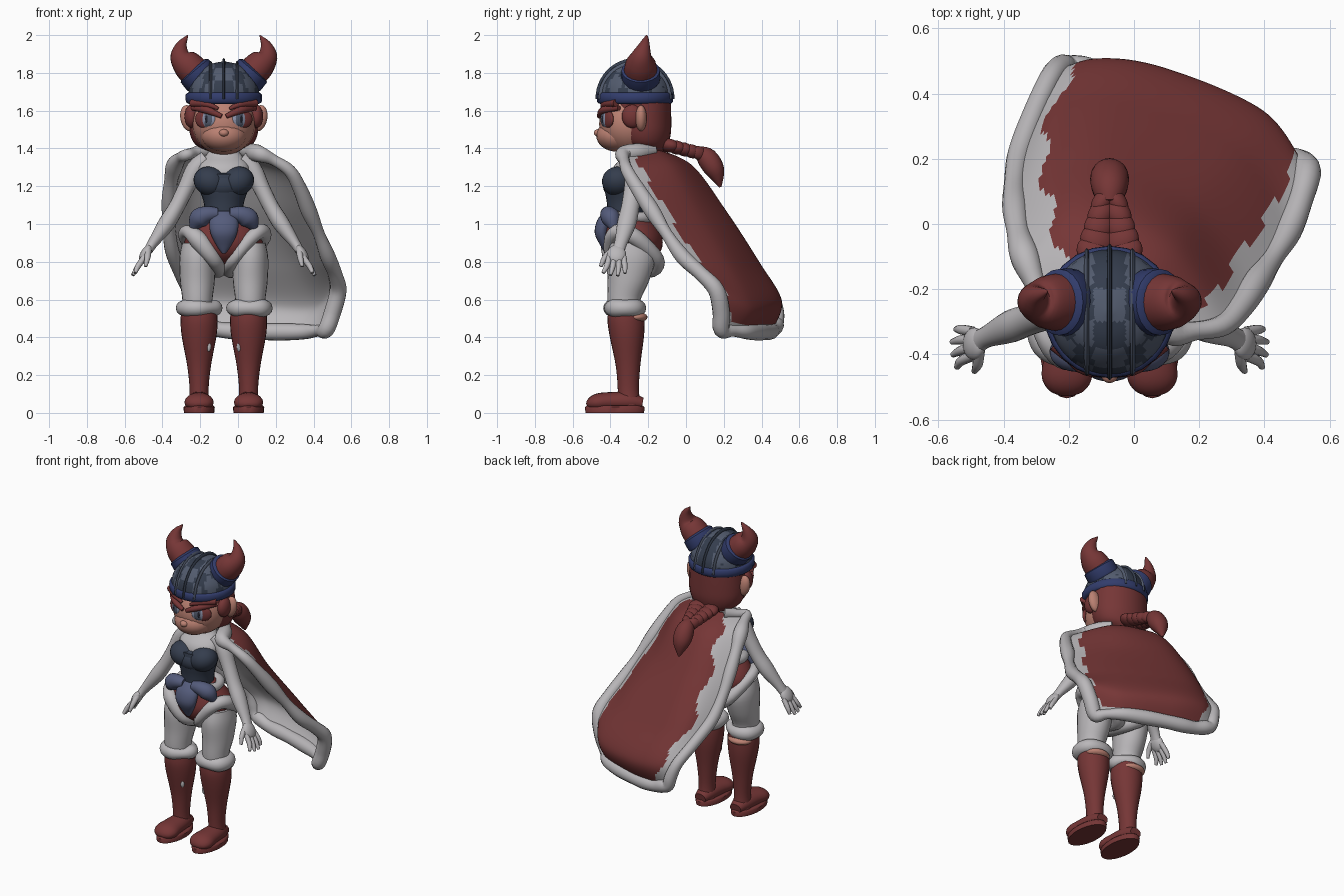
import bpy, bmesh, math, random
from mathutils import Vector, Matrix, Euler

random.seed(3)
old = bpy.data.objects.get("Cube")
if old:
    bpy.data.objects.remove(old, do_unlink=True)
MID = Vector((-0.075, 0, 0))      # body axis; the cape swings to one side
X, Y, Z = Vector((1, 0, 0)), Vector((0, 1, 0)), Vector((0, 0, 1))


def material(name, *rgb):
    m = bpy.data.materials.new(name)
    m.use_nodes = True
    m.diffuse_color = (*rgb, 1)
    m.node_tree.nodes["Principled BSDF"].inputs["Base Color"].default_value = (*rgb, 1)
    return m


WHITE = material("fur white", .49, .475, .49)
RED = material("dark red", .18, .037, .037)
SKIN = material("skin", .5, .22, .17)
SLATE = material("dark slate", .035, .047, .075)
BLUE = material("band blue", .032, .046, .15)
BELT = material("belt slate", .09, .107, .2)
PLATE = material("plate grey", .085, .105, .155)
EYE = material("eye pale blue", .27, .3, .42)
PUPIL = material("pupil dark", .015, .015, .025)


def finish(name, bm, *mats):
    me = bpy.data.meshes.new(name)
    bm.to_mesh(me)
    bm.free()
    me.transform(Matrix.Translation(MID))
    for m in mats:
        me.materials.append(m)
    me.shade_smooth()
    me.set_sharp_from_angle(angle=math.radians(50))
    ob = bpy.data.objects.new(name, me)
    bpy.context.scene.collection.objects.link(ob)
    return ob


def smooth(pts, n=4, closed=False):
    """Spline through points of any dimension."""
    pts, out = [Vector(p) for p in pts], []
    m = len(pts)
    for i in range(m if closed else m - 1):
        a, b, c, d = [pts[k % m] if closed else pts[min(max(k, 0), m - 1)]
                      for k in range(i - 1, i + 3)]
        for j in range(n):
            t = j / n
            out.append(b + (c - a) * (t / 2) + (a * 2 - b * 5 + c * 4 - d) * (t * t / 2)
                       + (b * 3 - a - c * 3 + d) * (t ** 3 / 2))
    return out if closed else out + [pts[-1]]


def tube(name, rings, mat, ref=Y, flat=False, n=4, closed=False, sides=20):
    """Skin elliptical rings (x, y, z, ra, rb); flat keeps them horizontal."""
    path = smooth(rings, n, closed)
    bm, loops, m = bmesh.new(), [], len(path)
    for i, p in enumerate(path):
        c = Vector(p[:3])
        lo, hi = ((i - 1) % m, (i + 1) % m) if closed else (max(i - 1, 0), min(i + 1, m - 1))
        t = Z if flat else (Vector(path[hi][:3]) - Vector(path[lo][:3])).normalized()
        a = t.cross(ref).normalized()
        b = t.cross(a)
        ra, rb = max(p[3], .001), max(p[4], .001)
        loops.append([bm.verts.new(c + a * ra * math.cos(w) + b * rb * math.sin(w))
                      for w in [math.tau * s / sides for s in range(sides)]])
    for i in range(m if closed else m - 1):
        p, q = loops[i], loops[(i + 1) % m]
        for s in range(sides):
            e = (s + 1) % sides
            bm.faces.new((p[s], p[e], q[e], q[s]))
    if not closed:
        bm.faces.new(loops[0])
        bm.faces.new(loops[-1])
    bmesh.ops.recalc_face_normals(bm, faces=bm.faces)
    return finish(name, bm, mat)


def ball(name, loc, size, mat, rot=(0, 0, 0)):
    bm = bmesh.new()
    mx = Matrix.Translation(loc) @ Euler(rot).to_matrix().to_4x4() @ Matrix.Diagonal((*size, 1))
    bmesh.ops.create_uvsphere(bm, u_segments=24, v_segments=16, radius=1, matrix=mx)
    return finish(name, bm, mat)


def fur_trim(name, pts, r, ref=Z, closed=True):
    """Lumpy roll of fur."""
    sizes = [r * random.uniform(.75, 1.25) for p in pts]
    return tube(name, [(*p, k, k) for p, k in zip(pts, sizes)], WHITE, ref, n=5,
                closed=closed, sides=14)


def column(name, rows, mat, x=0, n=4, sides=24):
    """Upright form from rows of (z, y, rx, ry)."""
    return tube(name, [(x, y, z, rx, ry) for z, y, rx, ry in rows], mat, flat=True, n=n, sides=sides)


# Torso, corset and shorts
column("torso", [(1.43, -.26, .055, .055), (1.37, -.26, .09, .06), (1.3, -.3, .135, .085),
                 (1.2, -.31, .12, .085), (1.05, -.31, .09, .08)], WHITE)
column("corset", [(1.265, -.325, .14, .1), (1.2, -.325, .135, .108), (1.12, -.32, .108, .1),
                  (1.05, -.32, .1, .095)], SLATE)
ball("corset_front", (0, -.37, 1.205), (.1, .07, .07), SLATE)
column("shorts", [(1.06, -.31, .1, .09), (.98, -.285, .18, .14), (.9, -.28, .21, .157),
                  (.83, -.28, .15, .13), (.77, -.28, .04, .05)], RED)
fur_trim("waist_fur", [(.13 * math.cos(a), -.3 + .115 * math.sin(a), 1.035)
                       for a in [math.tau * k / 8 for k in range(8)]], .03)

# Belt ornament
tube("belt_drop", [(0, -.4, 1.07, .04, .03), (0, -.43, 1.02, .075, .04), (0, -.445, .95, .07, .038),
                   (0, -.43, .88, .035, .02), (0, -.42, .845, .01, .01)], BELT, flat=True)

# Head, nose, hair and braid
ball("head", (0, -.29, 1.53), (.168, .17, .165), SKIN)
ball("muzzle", (0, -.365, 1.468), (.12, .11, .085), SKIN)
ball("nose", (0, -.464, 1.482), (.026, .024, .02), SKIN)
column("hair", [(1.67, -.23, .18, .15), (1.56, -.23, .185, .152), (1.48, -.225, .18, .145),
                (1.42, -.215, .15, .12), (1.385, -.19, .08, .08)], RED)
for k in range(5):
    for s in (-1, 1):
        w = .062 - .008 * k
        ball("braid_strand", (s * w * .7, -.09 + .04 * k, 1.415 - .01 * k),
             (w, .05, .036), RED, (-.3, 0, s * .6))
tube("braid_tip", [(0, .06, 1.385, .03, .03), (0, .11, 1.35, .055, .055), (0, .155, 1.28, .05, .055),
                   (0, .182, 1.195, .006, .006)], RED, ref=X)

# Helmet with patched dome, ribs and rim band
dome = column("helmet_dome", [(1.66, -.27, .19, .195), (1.74, -.27, .177, .182),
                              (1.81, -.27, .13, .135), (1.845, -.27, .075, .08),
                              (1.86, -.27, .01, .01)], SLATE, n=8, sides=64)
dome.data.materials.append(PLATE)
for f in dome.data.polygons:
    c = f.center - MID
    f.material_index = int(math.sin(abs(c.x) * 55 + .4) * math.cos((c.y + .27) * 32 + c.z * 20) > 0)
for x in (-.07, 0, .07):
    k = math.sqrt(1 - (x / .19) ** 2)
    arc = [math.pi * j / 12 for j in range(13)]
    tube("helmet_rib", [(x, -.27 - .192 * k * math.cos(a), 1.66 + .2 * k * math.sin(a), .018, .008)
                        for a in arc], SLATE if x == 0 else PLATE, ref=X, n=2, sides=8)
column("helmet_band", [(1.635, -.27, .18, .18), (1.645, -.27, .2, .2), (1.685, -.27, .202, .202),
                       (1.697, -.27, .185, .19)], BLUE, n=2)

for s in (-1, 1):
    # Horns and their collars
    tube("horn_collar", [(s * .113, -.24, 1.762, .092, .1), (s * .12, -.24, 1.77, .098, .104),
                         (s * .155, -.24, 1.812, .096, .102), (s * .162, -.24, 1.82, .08, .085)],
         BLUE, n=1)
    tube("horn", [(s * .14, -.24, 1.79, .083, .09), (s * .195, -.24, 1.845, .078, .082),
                  (s * .23, -.235, 1.89, .055, .056), (s * .224, -.22, 1.945, .03, .03),
                  (s * .2, -.21, 1.985, .01, .012), (s * .19, -.208, 2.0, .002, .002)], RED)

    # Face details
    ball("ear", (s * .188, -.238, 1.56), (.042, .03, .07), SKIN, (0, s * .2, 0))
    ball("side_lock", (s * .172, -.285, 1.57), (.036, .055, .062), RED)
    turn = (0, 0, s * .5)
    out = Vector((s * .48, -.88, 0))
    eye = Vector((s * .085, -.422, 1.555))
    ball("eye_shadow", eye + Vector((s * .022, .01, 0)), (.05, .018, .046), RED, turn)
    ball("eye", eye, (.05, .022, .046), EYE, turn)
    ball("iris", eye + out * .011 - X * s * .004, (.036, .013, .039), PLATE, turn)
    ball("pupil", eye + out * .018 - X * s * .004, (.01, .008, .024), PUPIL, turn)
    tube("brow", [(s * .165, -.355, 1.615, .014, .014), (s * .09, -.437, 1.603, .02, .02),
                  (s * .012, -.46, 1.57, .012, .012)], RED, ref=Z, sides=10)
    tube("fringe", [(s * .17, -.37, 1.64, .02, .02), (s * .09, -.43, 1.635, .018, .018),
                    (s * .03, -.445, 1.61, .008, .008)], RED, ref=Z, sides=10)

    # Bust and belt lobes
    ball("corset_cup", (s * .072, -.36, 1.225), (.09, .085, .077), SLATE, (0, s * -.4, 0))
    tube("belt_lobe", [(s * .03, -.415, 1.055, .03, .03), (s * .09, -.41, 1.05, .045, .045),
                       (s * .135, -.395, 1.025, .052, .048), (s * .165, -.38, .975, .018, .02)], BELT)

    # Arms and hands
    tube("arm", [(s * .09, -.27, 1.345, .045, .045), (s * .15, -.27, 1.29, .05, .052),
                 (s * .2, -.28, 1.19, .044, .048), (s * .25, -.295, 1.09, .042, .048),
                 (s * .305, -.315, 1.0, .044, .05), (s * .375, -.345, .9, .028, .034),
                 (s * .4, -.36, .86, .024, .036)], WHITE)
    ball("palm", (s * .415, -.368, .84), (.027, .05, .055), WHITE, (0, s * -.5, 0))
    for k in range(4):
        y, drop = -.405 + .025 * k, .012 * abs(k - 1.6)
        tube("finger", [(s * .42, y, .825, .016, .016), (s * .455, y - .015 + .007 * k, .775, .015, .015),
                        (s * (.488 - drop), y - .035 + .014 * k, .722 + drop, .009, .009)],
             WHITE, sides=10)
    tube("thumb", [(s * .4, -.39, .86, .018, .018), (s * .405, -.43, .82, .016, .016),
                   (s * .415, -.452, .775, .009, .009)], WHITE, ref=X, sides=10)

    # Legs, fur trims and boots
    column("thigh", [(.9, -.3, .08, .1), (.82, -.292, .095, .128), (.7, -.305, .092, .11),
                     (.6, -.328, .08, .088), (.53, -.325, .08, .085)], WHITE, s * .14)
    fur_trim("shorts_fur", [(s * .205, -.27, .93), (s * .19, -.355, .96), (s * .13, -.4, .91),
                            (s * .045, -.38, .8), (s * .035, -.2, .76), (s * .13, -.155, .815)], .039)
    fur_trim("boot_cuff", [(s * .132 + .082 * math.cos(a), -.325 + .07 * math.sin(a), .555)
                           for a in [math.tau * k / 8 for k in range(8)]], .04)
    ball("knee_skin", (s * .14, -.268, .507), (.08, .064, .03), SKIN)
    column("boot", [(.535, -.317, .095, .095), (.48, -.317, .098, .098), (.4, -.313, .091, .09),
                    (.25, -.307, .063, .065), (.12, -.305, .05, .056), (.03, -.3, .058, .062)],
           RED, s * .131)
    ball("shin_patch", (s * .08, -.368, .35), (.012, .012, .026), WHITE)
    tube("boot_foot", [(s * .131, y, z, rx, rz) for y, z, rx, rz in
                       [(-.23, .05, .04, .03), (-.3, .06, .06, .05), (-.4, .06, .07, .05),
                        (-.47, .055, .077, .047), (-.51, .045, .055, .03), (-.525, .04, .02, .01)]],
         RED, ref=Z)
    column("boot_sole", [(0, -.377, .08, .155), (.03, -.377, .083, .158), (.038, -.377, .075, .15)],
           RED, s * .131, n=1)

# Cape: a blown sheet from collar to hem, curling under at the bottom
rows = [
    [(-.2, -.25, 1.365), (-.1, -.15, 1.39), (0, -.13, 1.39), (.1, -.17, 1.39), (.19, -.33, 1.37)],
    [(-.26, -.1, 1.31), (-.14, .02, 1.31), (0, .03, 1.3), (.2, -.07, 1.3), (.35, -.31, 1.28)],
    [(-.29, .05, 1.12), (-.17, .18, 1.09), (0, .2, 1.07), (.26, .07, 1.06), (.45, -.18, 1.07)],
    [(-.275, .22, .86), (-.15, .36, .82), (.05, .37, .8), (.38, .23, .79), (.55, -.02, .83)],
    [(-.18, .45, .63), (-.05, .505, .6), (.16, .48, .58), (.47, .345, .57), (.605, .16, .65)],
    [(-.13, .48, .48), (-.02, .46, .44), (.17, .42, .43), (.43, .32, .43), (.54, .19, .44)]]
cols = zip(*[smooth(r, 12) for r in rows])
grid = list(zip(*[smooth(c, 12) for c in cols]))
bm = bmesh.new()
verts = [[bm.verts.new(p) for p in r] for r in grid]
H, W = len(grid) - 1, len(grid[0]) - 1
for i in range(H):
    left, right = 9 + 1.5 * math.sin(i * .5), 5 + math.sin(i * .6)
    for j in range(W):
        f = bm.faces.new((verts[i][j], verts[i][j + 1], verts[i + 1][j + 1], verts[i + 1][j]))
        f.material_index = int(j < left or j >= W - right or i >= H - 4)
cape = finish("cape", bm, RED, WHITE, WHITE)
mod = cape.modifiers.new("lining", "SOLIDIFY")
mod.thickness, mod.offset = .018, -1
mod.material_offset = mod.material_offset_rim = 1

# Fur border down both sides and along the hem, open behind the neck
border = ([grid[0][j] for j in (12, 6)] + [grid[i][0] for i in range(0, H, 6)]
          + [grid[H][j] for j in range(0, W, 6)] + [grid[i][W] for i in range(H, -1, -6)]
          + [grid[0][W - j] for j in (6, 12)])
fur_trim("cape_fur", border, .037, Vector((0, .8, .5)), closed=False)
